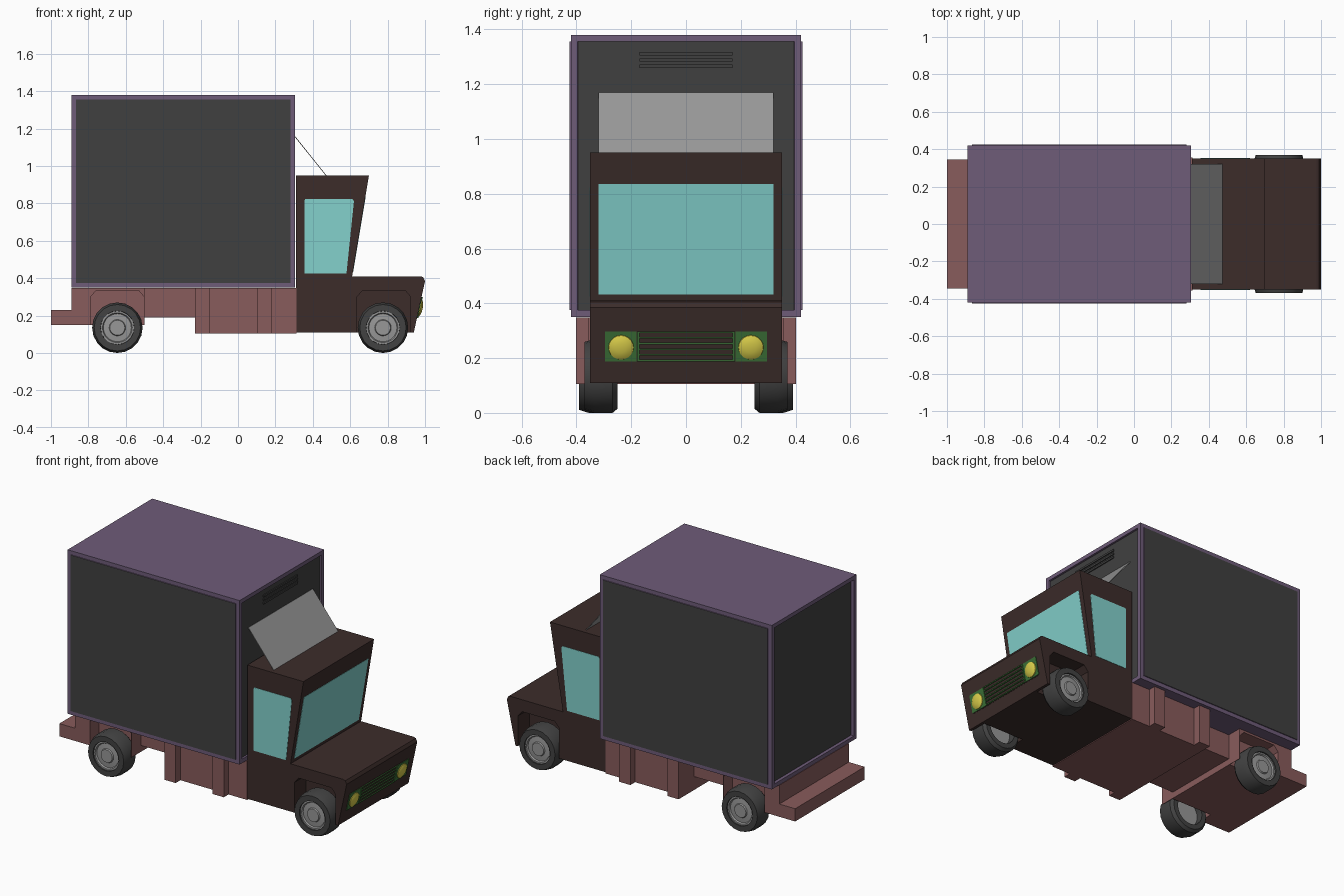
import bpy, bmesh, math
from mathutils import Matrix

if "Cube" in bpy.data.objects:
    bpy.data.objects.remove(bpy.data.objects["Cube"])


def material(name, r, g, b):
    m = bpy.data.materials.new(name)
    m.diffuse_color = (*[(c / 255) ** 2.2 for c in (r, g, b)], 1)
    m.use_nodes = True
    m.node_tree.nodes["Principled BSDF"].inputs["Base Color"].default_value = m.diffuse_color
    return m


PURPLE = material("purple", 110, 92, 120)
PANEL = material("dark_panel", 66, 66, 66)
CAB = material("dark_brown", 62, 48, 46)
RED = material("red_brown", 135, 92, 92)
GLASS = material("glass", 130, 208, 203)
GREEN = material("green", 62, 112, 58)
YELLOW = material("yellow", 215, 203, 75)
TYRE = material("rubber", 68, 68, 68)
HUB = material("hub_grey", 150, 150, 150)


def finish(name, bm, mats, mirror=False):
    bmesh.ops.recalc_face_normals(bm, faces=bm.faces)
    me = bpy.data.meshes.new(name)
    bm.to_mesh(me)
    bm.free()
    ob = bpy.data.objects.new(name, me)
    bpy.context.collection.objects.link(ob)
    for m in mats:
        me.materials.append(m)
    if mirror:
        mod = ob.modifiers.new("mirror", 'MIRROR')
        mod.use_axis = (False, True, False)
    return ob


def prism(name, pts, y0, y1, mat, mirror=False):
    """Extrude an x-z profile from y0 to y1."""
    bm = bmesh.new()
    face = bm.faces.new([bm.verts.new((x, y0, z)) for x, z in pts])
    new = bmesh.ops.extrude_face_region(bm, geom=[face])["geom"]
    bmesh.ops.translate(bm, vec=(0, y1 - y0, 0),
                        verts=[v for v in new if isinstance(v, bmesh.types.BMVert)])
    return finish(name, bm, [mat] if mat else [], mirror)


def box(name, x0, x1, y0, y1, z0, z1, mat, mirror=False):
    return prism(name, [(x0, z0), (x1, z0), (x1, z1), (x0, z1)], y0, y1, mat, mirror)


def slanted(name, line, z0, z1, y0, y1, out, mat, mirror=False):
    """Thin plate lying on a sloping front face."""
    a, b = line(z0), line(z1)
    return prism(name, [(a - .008, z0), (a + out, z0), (b + out, z1), (b - .008, z1)],
                 y0, y1, mat, mirror)


def lathe(name, rings, matrix, mat, closed=False, sides=20):
    """Revolve (radius, offset) rings about y, place, and mirror across y."""
    bm = bmesh.new()
    loops = [[bm.verts.new((r * math.cos(2 * math.pi * i / sides), o,
                            r * math.sin(2 * math.pi * i / sides)))
              for i in range(sides)] for r, o in rings]
    pairs = list(zip(loops, loops[1:])) + ([(loops[-1], loops[0])] if closed else [])
    for a, b in pairs:
        for i in range(sides):
            j = (i + 1) % sides
            bm.faces.new((a[i], a[j], b[j], b[i]))
    bmesh.ops.remove_doubles(bm, verts=bm.verts, dist=1e-5)
    bm.transform(matrix)
    ob = finish(name, bm, [mat], True)
    bpy.ops.object.select_all(action='DESELECT')
    bpy.context.view_layer.objects.active = ob
    ob.select_set(True)
    bpy.ops.object.shade_smooth_by_angle(angle=math.radians(30))
    return ob


def cut(target, cutter):
    cutter.hide_render = True
    cutter.hide_viewport = True
    cutter.display_type = 'WIRE'
    mod = target.modifiers.new("cut", 'BOOLEAN')
    mod.operation = 'DIFFERENCE'
    mod.solver = 'EXACT'
    mod.object = cutter


def arch(name, x, depth, top):
    """Wheel-well cutters for both sides."""
    w = 0.143
    return prism(name, [(x - w, .05), (x - w, top - .035), (x - w + .03, top),
                        (x + w - .03, top), (x + w, top - .035), (x + w, .05)],
                 depth, .5, None, True)


# Cargo box: purple frame with dark panels on the four sides
bm = bmesh.new()
bmesh.ops.create_cube(bm, size=1)
bmesh.ops.scale(bm, vec=(1.195, .84, 1.03), verts=bm.verts)
bmesh.ops.translate(bm, vec=(-.2925, 0, .865), verts=bm.verts)
bm.normal_update()
for f in [f for f in bm.faces if abs(f.normal.z) < .5]:
    depth = .005 if abs(f.normal.y) > .5 else (-.012 if f.normal.x > 0 else -.02)
    bmesh.ops.inset_individual(bm, faces=[f], thickness=.035, depth=0)
    bmesh.ops.inset_individual(bm, faces=[f], thickness=.0005, depth=depth)
    f.material_index = 1
finish("cargo_box", bm, [PURPLE, PANEL])

# Vent slats high on the box front
for i in range(3):
    z = 1.265 + .023 * i
    box(f"box_vent_{i}", .288, .299, -.17, .17, z - .006, z + .006, PANEL)

# Wind deflector above the cab roof
prism("wind_deflector", [(.293, 1.168), (.297, 1.17), (.473, .95), (.468, .95)],
      -.32, .32, HUB)

# Cab with bonnet and wheel wells
cab = prism("cab", [(.31, .11), (.31, .95), (.70, .95), (.61, .41), (.975, .41),
                    (.99, .405), (1.0, .385), (.94, .11)], -.35, .35, CAB)
cut(cab, arch("front_arch_cutter", .78, .235, .335))

# Windows
prism("side_window", [(.355, .425), (.355, .815), (.36, .823), (.612, .823),
                      (.62, .812), (.58, .425)], .342, .352, GLASS, True)
slanted("windscreen", lambda z: .61 + (z - .41) / 6, .432, .835, -.32, .32, .002, GLASS)


def nose(z):
    return .94 + .06 * (z - .11) / .275


# Grille and headlights on the sloping nose
slanted("grille_back", nose, .185, .30, -.295, .295, .001, CAB)
for i in range(6):
    z = .191 + .0208 * i
    slanted(f"grille_bar_{i}", nose, z - .003, z + .003, -.175, .175, .007, GREEN)
slanted("lamp_surround", nose, .188, .298, .18, .295, .004, GREEN, True)
slanted("grille_post", nose, .188, .298, .17, .178, .007, GREEN, True)
tilt = Matrix.Rotation(math.atan2(.06, .275), 4, 'Y') @ Matrix.Rotation(-math.pi / 2, 4, 'Z')
lathe("headlight", [(.047, 0), (.045, .008), (.034, .014), (.018, .018), (0, .019)],
      Matrix.Translation((nose(.24), .237, .24)) @ tilt, YELLOW)

# Chassis: rear block with step, spine, and side tanks with ribs
rear = prism("rear_chassis", [(-1, .15), (-.5, .15), (-.5, .348), (-.89, .348),
                              (-.89, .23), (-1, .23)], -.345, .345, RED)
cut(rear, arch("rear_arch_cutter", -.645, .255, .335))
box("chassis_spine", -.51, -.22, -.25, .25, .19, .348, RED)
box("middle_chassis", -.23, .312, -.355, .355, .105, .348, RED)
for i, x in enumerate((-.23, .105)):
    box(f"chassis_rib_{i}", x, x + .078, .35, .402, .105, .348, RED, True)

# Wheels
for label, x, y in (("front", .775, .25), ("rear", -.645, .27)):
    place = Matrix.Translation((x, y, .135))
    lathe(label + "_tyre", [(.09, 0), (.12, 0), (.135, .018), (.135, .085),
                            (.124, .12), (.09, .12), (.088, .10), (.088, .03)],
          place, TYRE, closed=True)
    lathe(label + "_hub", [(0, .04), (.089, .04), (.089, .112), (.08, .112), (.075, .103),
                           (.044, .106), (.04, .114), (0, .114)], place, HUB)
